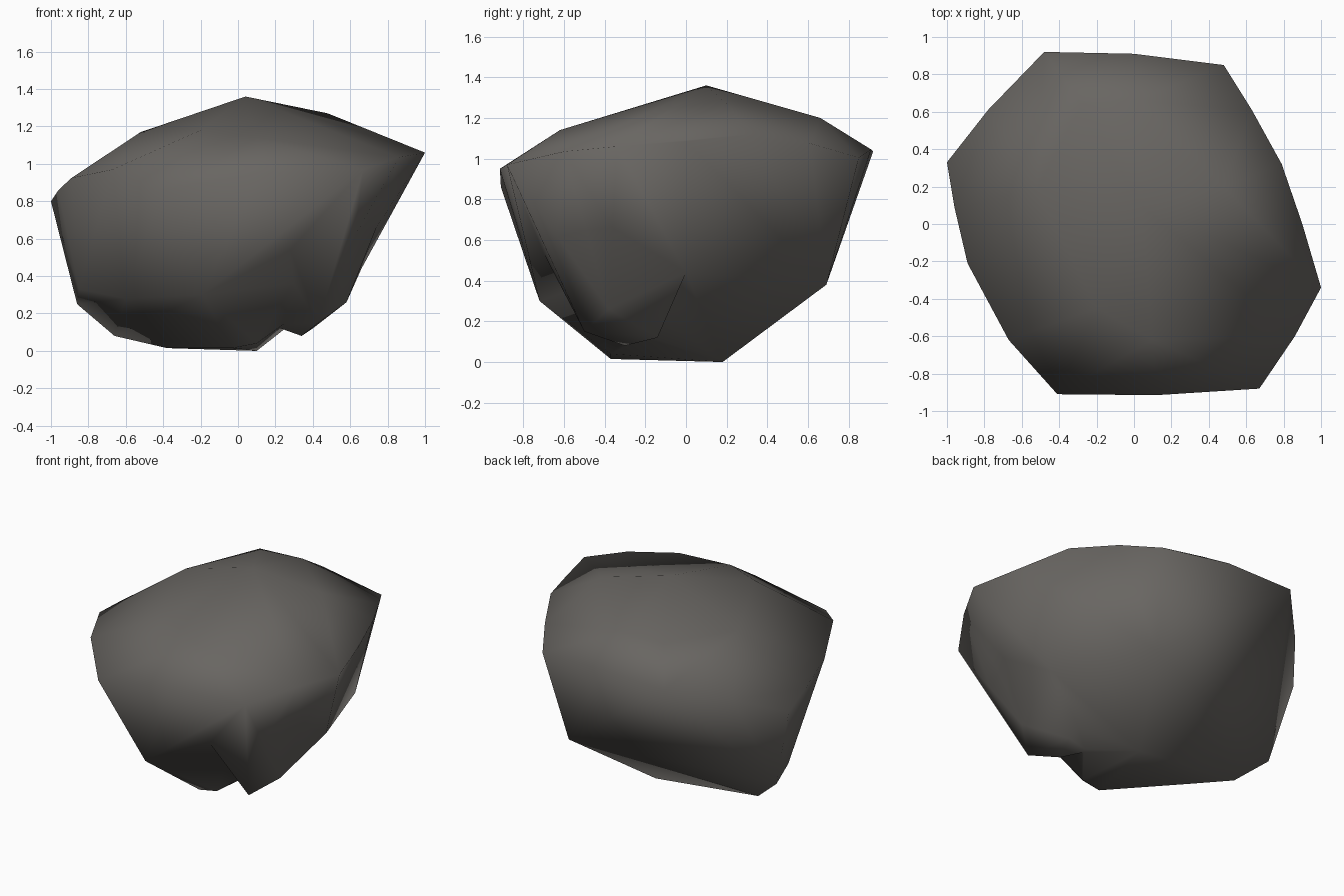
import bpy, bmesh

if "Cube" in bpy.data.objects:
    bpy.data.objects.remove(bpy.data.objects["Cube"])

stone = bpy.data.materials.new("dark warm grey stone")
stone.diffuse_color = (0.14, 0.132, 0.122, 1)
stone.use_nodes = True
stone.node_tree.nodes["Principled BSDF"].inputs["Base Color"].default_value = stone.diffuse_color


def hull(name, points):
    """Faceted solid wrapped around a handful of corner points."""
    bm = bmesh.new()
    for p in points:
        bm.verts.new(p)
    bmesh.ops.convex_hull(bm, input=bm.verts[:])
    loose = [v for v in bm.verts if not v.link_faces]
    bmesh.ops.delete(bm, geom=loose, context='VERTS')
    bmesh.ops.recalc_face_normals(bm, faces=bm.faces[:])
    me = bpy.data.meshes.new(name)
    bm.to_mesh(me)
    bm.free()
    me.materials.append(stone)
    ob = bpy.data.objects.new(name, me)
    bpy.context.collection.objects.link(ob)
    return ob


# widest outline, upper crown and underside of the boulder
rim = [(1, -.34, 1.06), (.9, 0, 1.085), (.79, .32, 1.12), (.63, .61, 1.075),
       (.48, .85, 1.005), (0, .91, 1.045), (-.48, .92, 1.035), (-.78, .61, .93),
       (-1, .33, .8), (-.96, .09, .86), (-.89, -.21, .925), (-.67, -.62, .97),
       (-.41, -.91, .86), (.12, -.915, .95), (.67, -.88, .97), (.86, -.6, 1.035)]
crown = [(.04, .1, 1.36), (.48, .2, 1.27), (-.52, .18, 1.17), (-.2, -.45, 1.18),
         (.1, -.62, 1.14), (.02, .66, 1.2), (-.28, .64, 1.19)]
under = [(.1, .18, 0), (-.38, .02, .015), (-.03, -.37, .015), (.1, -.37, .04),
         (-.66, .17, .08), (-.86, .26, .25), (-.85, .12, .33), (-.6, -.25, .28),
         (-.19, -.72, .3), (.395, .69, .38), (.66, 0, .44)]
boulder = hull("boulder", rim + crown + under)

# overhanging lobe at the lower front right, leaving a notch beneath it;
# its upper corners are shared with the rim so the sides run on smoothly
lobe = hull("boulder_lobe", rim[:2] + rim[13:] + [
    (.43, -.5, .15), (.34, -.3, .08), (.2, -.2, .13), (.4, -.14, .12),
    (.58, -.38, .26), (.66, 0, .44), (0, 0, .8), (0, -.5, .8), (.4, .1, .8)])

# fuse the two into one surface
mod = boulder.modifiers.new("fuse", 'BOOLEAN')
mod.operation = 'UNION'
mod.solver = 'EXACT'
mod.object = lobe
bpy.context.view_layer.objects.active = boulder
bpy.ops.object.modifier_apply(modifier=mod.name)
bpy.data.objects.remove(lobe)

bm = bmesh.new()
bm.from_mesh(boulder.data)
bmesh.ops.remove_doubles(bm, verts=bm.verts[:], dist=0.02)
bmesh.ops.triangulate(bm, faces=bm.faces[:])

# shallow hollow half way down the front right side
long_edges = [e for e in bm.edges if e.calc_length() > 0.6
              and all(v.co.x > 0.5 and v.co.y < -0.1 for v in e.verts)
              and abs(e.verts[0].co.z - e.verts[1].co.z) > 0.5]
res = bmesh.ops.subdivide_edges(bm, edges=long_edges, cuts=1)
for v in res['geom_inner']:
    if isinstance(v, bmesh.types.BMVert) and v.co.x > 0.7:
        v.co.x -= 0.05

# smooth shading all over
bmesh.ops.triangulate(bm, faces=bm.faces[:])
bmesh.ops.recalc_face_normals(bm, faces=bm.faces[:])
for f in bm.faces:
    f.smooth = True
    f.material_index = 0
bm.to_mesh(boulder.data)
bm.free()
